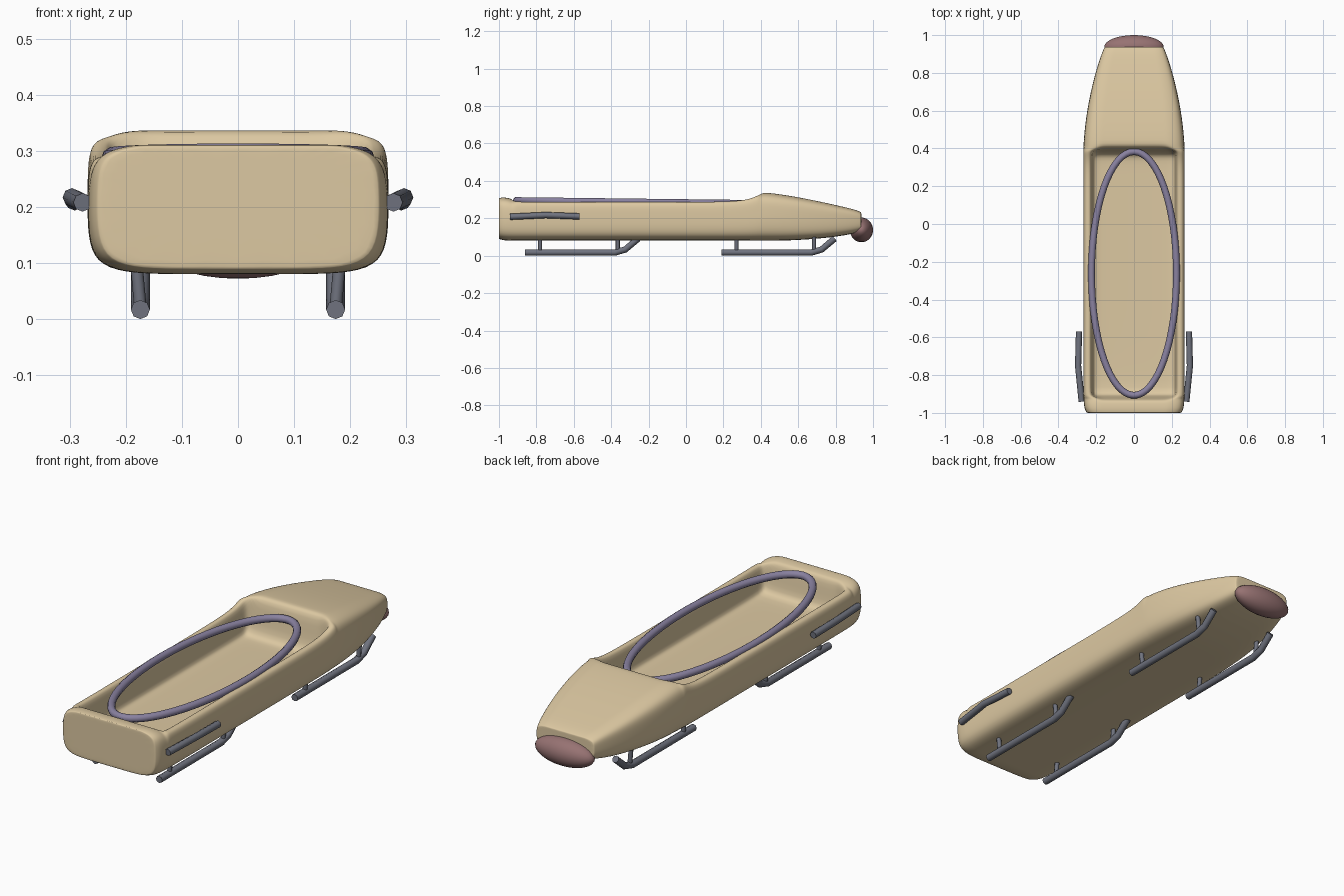
import bpy, bmesh, math

if "Cube" in bpy.data.objects:
    bpy.data.objects.remove(bpy.data.objects["Cube"], do_unlink=True)


def material(name, rgb):
    m = bpy.data.materials.new(name)
    m.use_nodes = True
    m.diffuse_color = (*rgb, 1)
    m.node_tree.nodes["Principled BSDF"].inputs["Base Color"].default_value = (*rgb, 1)
    return m


TAN = material("tan", (0.72, 0.58, 0.36))
LILAC = material("lilac grey", (0.25, 0.22, 0.35))
MAROON = material("dusty maroon", (0.31, 0.17, 0.17))
STEEL = material("steel grey", (0.16, 0.17, 0.21))


def finish(ob, mat):
    ob.data.materials.append(mat)
    bpy.ops.object.select_all(action="DESELECT")
    ob.select_set(True)
    bpy.context.view_layer.objects.active = ob
    if ob.type == "CURVE":
        bpy.ops.object.convert(target="MESH")
        ob = bpy.context.object
    bpy.ops.object.shade_smooth_by_angle(angle=math.radians(50))
    return ob


def tube(name, pts, radius, mat, closed=False, sides=2):
    cu = bpy.data.curves.new(name, "CURVE")
    cu.dimensions = "3D"
    cu.bevel_depth = radius
    cu.bevel_resolution = sides
    cu.use_fill_caps = True
    sp = cu.splines.new("POLY")
    sp.points.add(len(pts) - 1)
    for p, co in zip(sp.points, pts):
        p.co = (*co, 1)
    sp.use_cyclic_u = closed
    ob = bpy.data.objects.new(name, cu)
    bpy.context.collection.objects.link(ob)
    return finish(ob, mat)


# Hull cross-section: half outline from bottom centre to top centre
def section(y, w, zb, zt, floor):
    h = zt - zb
    half = [(0, zb), (0.45 * w, zb), (0.76 * w, zb + 0.01 * h), (0.95 * w, zb + 0.1 * h),
            (w, zb + 0.33 * h), (w, zb + 0.6 * h)]
    if floor is None:
        half += [(0.99 * w, zt - 0.2 * h), (0.94 * w, zt - 0.09 * h), (0.84 * w, zt - 0.03 * h),
                 (0.7 * w, zt), (0.6 * w, zt), (0.4 * w, zt), (0, zt)]
    else:
        half += [(w, zt - 0.15 * h), (0.97 * w, zt - 0.02 * h), (0.9 * w, zt),
                 (0.83 * w, zt - 0.02 * h), (0.815 * w, floor + 0.01),
                 (0.76 * w, floor), (0, floor)]
    ring = half + [(-x, z) for x, z in half[-2:0:-1]]
    return [(x, y, z) for x, z in ring]


# Stations: y, half width, bottom, top, cockpit floor (None where decked over)
FLOOR = 0.15
stations = [
    (-1.0, 0.25, 0.09, 0.308, None), (-0.98, 0.262, 0.083, 0.312, None),
    (-0.945, 0.266, 0.08, 0.308, None), (-0.925, 0.267, 0.08, 0.3, None),
    (-0.912, 0.267, 0.08, 0.292, FLOOR + 0.01), (-0.88, 0.268, 0.08, 0.288, FLOOR),
    (-0.5, 0.268, 0.08, 0.288, FLOOR), (0.0, 0.268, 0.08, 0.288, FLOOR),
    (0.25, 0.268, 0.08, 0.29, FLOOR), (0.34, 0.268, 0.08, 0.303, FLOOR),
    (0.385, 0.268, 0.08, 0.324, FLOOR + 0.01), (0.397, 0.268, 0.08, 0.336, None),
    (0.43, 0.267, 0.08, 0.338, None), (0.55, 0.257, 0.081, 0.322, None),
    (0.7, 0.23, 0.09, 0.293, None), (0.83, 0.196, 0.105, 0.264, None),
    (0.91, 0.168, 0.122, 0.245, None), (0.937, 0.156, 0.132, 0.232, None),
]
bm = bmesh.new()
rings = [[bm.verts.new(p) for p in section(*s)] for s in stations]
n = len(rings[0])
for a, b in zip(rings, rings[1:]):
    for i in range(n):
        j = (i + 1) % n
        bm.faces.new((a[i], a[j], b[j], b[i]))
caps = [bm.faces.new(rings[0]), bm.faces.new(rings[-1])]
bmesh.ops.inset_individual(bm, faces=caps, thickness=0.012)
bmesh.ops.recalc_face_normals(bm, faces=bm.faces)
me = bpy.data.meshes.new("hull")
bm.to_mesh(me)
bm.free()
hull = bpy.data.objects.new("hull", me)
bpy.context.collection.objects.link(hull)
hull.data.materials.append(TAN)
hull.data.shade_smooth()
sub = hull.modifiers.new("Smooth", "SUBSURF")
sub.levels = sub.render_levels = 2

# Nose bumper
bpy.ops.mesh.primitive_uv_sphere_add(segments=32, ring_count=16, radius=1, location=(0, 0.938, 0.138))
bumper = bpy.context.object
bumper.name = "nose_bumper"
bumper.scale = (0.157, 0.062, 0.066)
finish(bumper, MAROON)

# Oval cockpit rail, tilted slightly down toward the nose
oval = []
for k in range(64):
    t = math.tau * k / 64
    y = 0.645 * math.sin(t)
    oval.append((0.225 * math.cos(t), y - 0.262, 0.288 - 0.012 * y))
tube("cockpit_rail", oval, 0.018, LILAC, closed=True, sides=3)

# Runners with struts, and push handles, on both sides
for side, s in (("left", 1), ("right", -1)):
    for place, y in (("rear", -0.86), ("front", 0.19)):
        path = [(0, 0.017), (0.48, 0.017), (0.535, 0.033), (0.605, 0.092)]
        tube(f"{place}_runner_{side}", [(s * 0.174, y + d, z) for d, z in path], 0.017, STEEL)
        for k, d in enumerate((0.08, 0.495)):
            tube(f"{place}_strut_{side}_{k + 1}",
                 [(s * 0.174, y + d, 0.02), (s * 0.182, y + d, 0.11)], 0.011, STEEL)
    grip = [(0.277, -0.94, 0.208), (0.296, -0.75, 0.217), (0.291, -0.57, 0.21)]
    tube(f"push_handle_{side}", [(s * x, y, z) for x, y, z in grip], 0.0165, STEEL)
